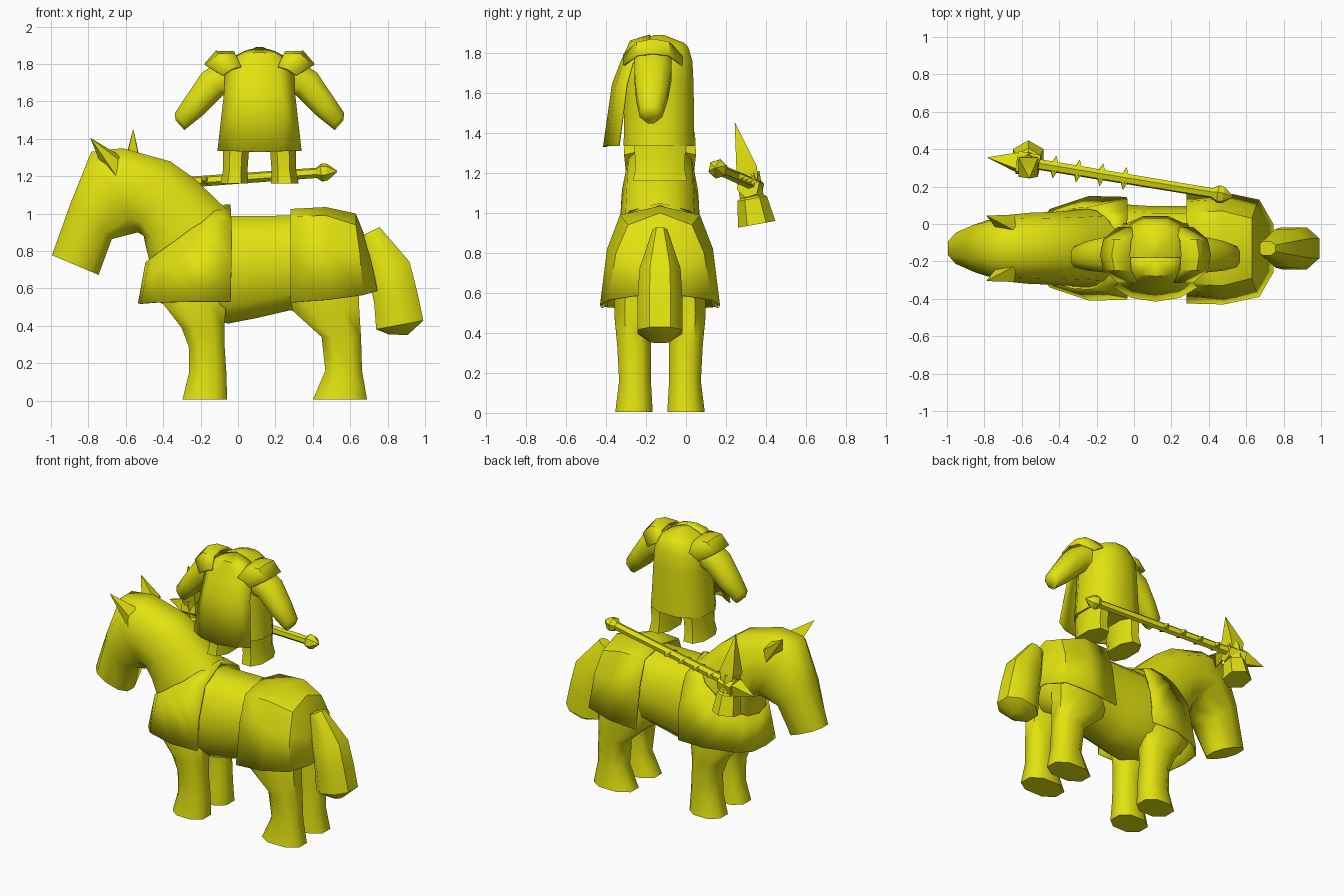
import bpy, bmesh, math
from mathutils import Vector

if "Cube" in bpy.data.objects:
    bpy.data.objects.remove(bpy.data.objects["Cube"])

MAT = bpy.data.materials.new("mustard_yellow")
MAT.diffuse_color = (0.76, 0.76, 0.005, 1)
MAT.use_nodes = True
MAT.node_tree.nodes["Principled BSDF"].inputs["Base Color"].default_value = MAT.diffuse_color
HORSE = (0, -0.13, 0)        # mirror plane of the horse
RIDER = (0.115, -0.13, 0)    # mirror plane of the rider


def finish(name, bm, loc=(0, 0, 0), mirror=None, thick=0, angle=40):
    bmesh.ops.recalc_face_normals(bm, faces=bm.faces)
    me = bpy.data.meshes.new(name)
    bm.to_mesh(me)
    bm.free()
    me.materials.append(MAT)
    ob = bpy.data.objects.new(name, me)
    bpy.context.collection.objects.link(ob)
    ob.location = loc
    bpy.ops.object.select_all(action='DESELECT')
    ob.select_set(True)
    bpy.context.view_layer.objects.active = ob
    bpy.ops.object.shade_smooth_by_angle(angle=math.radians(angle))
    if mirror is not None:
        m = ob.modifiers.new("mirror", 'MIRROR')
        m.use_axis = [i == mirror for i in range(3)]
        m.merge_threshold = 0.002
    if thick:
        s = ob.modifiers.new("thickness", 'SOLIDIFY')
        s.thickness = thick
    return ob


def loft(name, rings, n=10, power=0.85, **kw):
    """Skin closed rings, each (centre, half axis u, half axis v)."""
    bm = bmesh.new()
    loops = []
    for c, u, v in rings:
        loop = []
        for i in range(n):
            a = 2 * math.pi * (i + 0.5) / n
            ca, sa = math.cos(a), math.sin(a)
            ca = math.copysign(abs(ca) ** power, ca)
            sa = math.copysign(abs(sa) ** power, sa)
            loop.append(bm.verts.new(Vector(c) + Vector(u) * ca + Vector(v) * sa))
        loops.append(loop)
    for a, b in zip(loops, loops[1:]):
        for i in range(n):
            j = (i + 1) % n
            bm.faces.new((a[i], a[j], b[j], b[i]))
    bm.faces.new(loops[0])
    bm.faces.new(loops[-1])
    return finish(name, bm, **kw)


def side_loft(name, rows, **kw):
    """Rows (x0, z0, x1, z1, y, half width): rings across a side profile."""
    return loft(name, [(((a + c) / 2, y, (b + d) / 2), ((c - a) / 2, 0, (d - b) / 2), (0, w, 0))
                       for a, b, c, d, y, w in rows], **kw)


def sheet(name, rows, **kw):
    bm = bmesh.new()
    vs = [[bm.verts.new(p) for p in r] for r in rows]
    for a, b in zip(vs, vs[1:]):
        for i in range(len(a) - 1):
            bm.faces.new((a[i], a[i + 1], b[i + 1], b[i]))
    bmesh.ops.remove_doubles(bm, verts=bm.verts, dist=0.0005)
    return finish(name, bm, **kw)


def rod(name, stops, n=6):
    """Stops (point, radius) along one straight axis."""
    d = (Vector(stops[-1][0]) - Vector(stops[0][0])).normalized()
    u = d.cross(Vector((0.1, 0.2, 1)) if abs(d.z) < 0.8 else Vector((0, 1, 0))).normalized()
    v = d.cross(u)
    return loft(name, [(p, u * r, v * r) for p, r in stops], n=n, power=1, angle=25)


# Horse head, neck and body
side_loft("horse_head_and_neck", [
    (-.74, .67, -1.0, .78, 0, .10), (-.67, .86, -.90, 1.06, 0, .15),
    (-.53, .89, -.79, 1.34, 0, .18), (-.50, .87, -.62, 1.36, 0, .19),
    (-.49, .79, -.36, 1.29, 0, .195), (-.47, .70, -.23, 1.20, 0, .20),
    (-.44, .55, -.05, 1.03, 0, .21)], loc=HORSE, angle=55)
side_loft("horse_body", [
    (-.46, .54, -.46, .80, 0, .13), (-.25, .43, -.25, 1.0, 0, .22), (-.05, .40, -.05, 1.0, 0, .235),
    (.10, .43, .10, 1.0, 0, .225), (.27, .47, .27, 1.0, 0, .225), (.45, .47, .45, 1.01, 0, .23),
    (.60, .50, .60, .96, 0, .19), (.67, .60, .67, .88, 0, .10)], loc=HORSE, angle=55)

# Horse legs
side_loft("horse_front_legs", [
    (-.305, .005, -.05, .005, .13, .10), (-.27, .145, -.055, .145, .125, .085),
    (-.27, .29, -.065, .29, .13, .085), (-.31, .39, -.065, .39, .13, .09),
    (-.43, .54, -.05, .54, .125, .11), (-.42, .68, -.06, .68, .11, .10)],
    n=8, loc=HORSE, mirror=1, angle=55)
side_loft("horse_hind_legs", [
    (.39, .005, .70, .005, .13, .10), (.46, .16, .67, .16, .125, .085),
    (.44, .34, .665, .34, .13, .09), (.28, .48, .66, .50, .13, .105),
    (.24, .68, .66, .70, .12, .11)], n=8, loc=HORSE, mirror=1, angle=55)

# Horse ears and tail
bm = bmesh.new()
tip = bm.verts.new((-.79, .175, 1.405))
base = [bm.verts.new(p) for p in [(-.63, .09, 1.31), (-.64, .18, 1.29), (-.65, .17, 1.20), (-.74, .11, 1.28)]]
for i in range(4):
    bm.faces.new((tip, base[i], base[(i + 1) % 4]))
bm.faces.new(base)
finish("horse_ears", bm, loc=HORSE, mirror=1, angle=30)
side_loft("horse_tail", [
    (.66, .88, .76, .93, 0, .04), (.69, .66, .925, .745, 0, .11), (.72, .52, .965, .59, 0, .12),
    (.73, .38, 1.0, .43, 0, .12), (.80, .355, .91, .35, 0, .05)], n=8, loc=HORSE, angle=45)

# Cloth over the chest: collar line down to hem and rear edge
collar = [(-.495, 0, .74), (-.475, .12, .755), (-.40, .195, .81), (-.33, .215, .86),
          (-.25, .22, .92), (-.20, .21, .95), (-.13, .15, 1.01), (-.07, 0, 1.05)]
hem = [(-.535, 0, .52), (-.52, .13, .52), (-.45, .21, .525), (-.24, .28, .53),
       (-.04, .275, .53), (-.035, .265, .75), (-.035, .19, .96), (-.04, 0, 1.05)]
sheet("chest_cloth", [collar, hem], loc=HORSE, mirror=1, thick=0.012)

# Cloth over the hindquarters
sheet("rump_cloth", [
    [(.28, 0, 1.025), (.28, .19, .985), (.28, .25, .82), (.28, .295, .525)],
    [(.47, 0, 1.035), (.47, .20, .99), (.48, .265, .82), (.48, .30, .54)],
    [(.63, 0, 1.0), (.63, .16, .94), (.65, .22, .80), (.67, .26, .565)],
    [(.67, 0, .90), (.675, .08, .87), (.71, .12, .76), (.745, .13, .585)],
    [(.67, 0, .90), (.68, 0, .86), (.71, 0, .76), (.75, 0, .585)]],
    loc=HORSE, mirror=1, thick=0.012)

# Rider torso, legs and arms
loft("rider_torso", [((0, -.005, z), (hx, 0, 0), (0, hy, 0)) for z, hx, hy in [
    (1.335, .215, .182), (1.5, .20, .18), (1.65, .19, .178), (1.76, .18, .172),
    (1.83, .14, .15), (1.85, .10, .13), (1.89, .02, .025)]], n=12, loc=RIDER, angle=50)
loft("rider_legs", [((x, 0, z), (hx, 0, 0), (0, hy, 0)) for z, x, hx, hy in [
    (1.16, .135, .08, .145), (1.23, .13, .07, .13), (1.36, .125, .075, .14)]],
    n=8, loc=RIDER, mirror=0)
side_loft("rider_arms", [
    (.12, 1.64, .20, 1.83, -.035, .10), (.19, 1.63, .31, 1.76, -.035, .10),
    (.29, 1.53, .39, 1.64, -.04, .085), (.385, 1.455, .455, 1.54, -.045, .06),
    (.40, 1.445, .45, 1.50, -.045, .035)], n=8, loc=RIDER, mirror=0, angle=50)

# Shoulder pads
arch = [(-1, 0), (-.55, 1), (0, 1.2), (.55, 1), (1, 0)]
sheet("shoulder_pads", [
    [(x + dx * k, -.035 + s * .15, z + dz * k) for s, k in arch]
    for x, z, dx, dz in [(.10, 1.79, .03, .065), (.15, 1.775, .07, .08), (.20, 1.74, .08, .05)]],
    loc=RIDER, mirror=0, thick=0.012, angle=30)

# Cape
sheet("cape", [
    [(0, -.05, 1.892), (.08, -.05, 1.87), (.13, -.05, 1.845)],
    [(0, -.15, 1.862), (.09, -.14, 1.855), (.15, -.08, 1.825)],
    [(0, -.20, 1.75), (.11, -.185, 1.75), (.185, -.14, 1.75)],
    [(0, -.24, 1.645), (.12, -.22, 1.645), (.19, -.17, 1.645)],
    [(0, -.285, 1.33), (.13, -.265, 1.335), (.225, -.21, 1.335)]],
    loc=RIDER, mirror=0, thick=0.01)

# Hammer: shaft with pommel, head block, spikes and studs
A, B = Vector((.45, .16, 1.22)), Vector((-.52, .32, 1.15))
d = (B - A).normalized()
rod("hammer_shaft", [(A, .028), (B, .03)])
rod("hammer_pommel", [(A - d * -.03, .03), (A, .05), (A - d * .03, .045), (A - d * .08, .004)])
hub = Vector((-.565, .32, 1.13))
down = Vector((0, .18, -1)).normalized()
rod("hammer_block", [(hub - down * .07, .06), (hub + down * .05, .06), (hub + down * .06, .075),
                     (hub + down * .19, .095)])
rod("hammer_hub", [(hub - d * .06, .06), (hub + d * .06, .065)])
rod("hammer_top_spike", [(hub - down * .02, .06), (hub - down * .09, .075),
                         ((-.56, .245, 1.45), .002)], n=4)
rod("hammer_end_spike", [(hub, .05), (hub + d * .07, .06), (hub + d * .22, .002)], n=4)
side = d.cross(Vector((0, 0, 1))).normalized()
for i in range(4):
    p = A.lerp(B, (.5 + i * .125) / .97)
    for k in (-1, 1):
        rod("hammer_stud", [(p + side * k * .015, .028), (p + side * k * .06, .002)], n=4)
